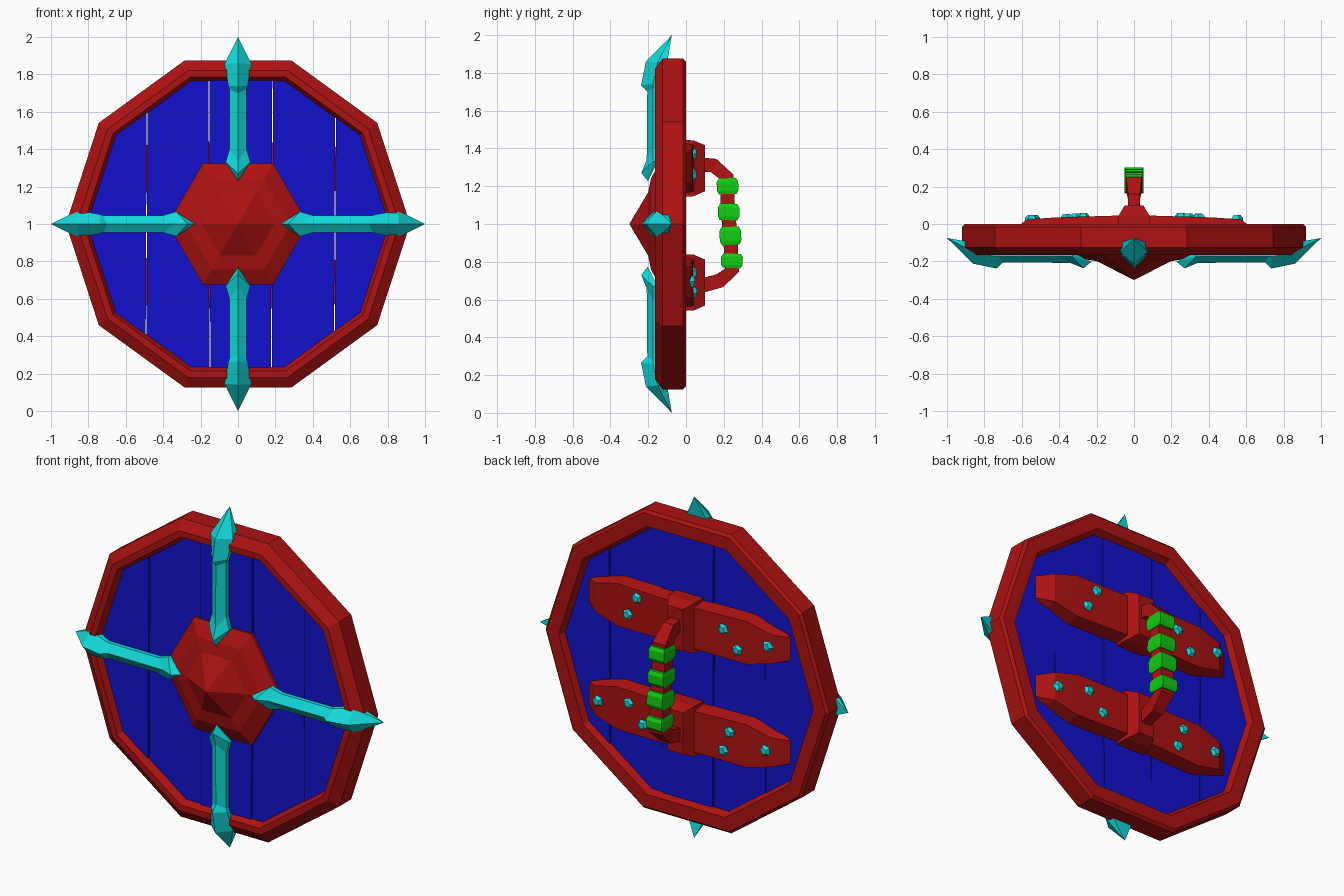
import bpy, bmesh, math
from mathutils import Vector, Matrix

if "Cube" in bpy.data.objects:
    bpy.data.objects.remove(bpy.data.objects["Cube"])


def material(name, rgb):
    m = bpy.data.materials.new(name)
    m.diffuse_color = (*rgb, 1)
    m.use_nodes = True
    m.node_tree.nodes["Principled BSDF"].inputs["Base Color"].default_value = m.diffuse_color
    return m


RED = material("red", (0.42, 0.006, 0.006))
BLUE = material("blue", (0.006, 0.006, 0.62))
CYAN = material("cyan", (0.006, 0.7, 0.7))
GREEN = material("green", (0.006, 0.62, 0.006))


def finish(name, bm, mat):
    bmesh.ops.remove_doubles(bm, verts=bm.verts, dist=1e-5)
    bmesh.ops.recalc_face_normals(bm, faces=bm.faces)
    me = bpy.data.meshes.new(name)
    bm.to_mesh(me)
    bm.free()
    me.materials.append(mat)
    ob = bpy.data.objects.new(name, me)
    bpy.context.collection.objects.link(ob)
    return ob


def loft(name, rings, mat, loop=False):
    """Skin a list of equal-length cross-sections; cap the ends unless looped."""
    bm = bmesh.new()
    vs = [[bm.verts.new(p) for p in r] for r in rings]
    n = len(rings[0])
    for i in range(len(vs) if loop else len(vs) - 1):
        a, b = vs[i], vs[(i + 1) % len(vs)]
        for j in range(n):
            k = (j + 1) % n
            bm.faces.new((a[j], a[k], b[k], b[j]))
    if not loop:
        bm.faces.new(vs[0])
        bm.faces.new(vs[-1])
    return finish(name, bm, mat)


def polygon(sides, r, y, z=1.0, x=0.0, turn=0.0):
    return [(x + r * math.cos(turn + math.tau * i / sides), y,
             z + r * math.sin(turn + math.tau * i / sides)) for i in range(sides)]


# Ten-sided rim: profile of (flat-side radius, y) swept round the centre
rim = [(0.875, -0.015), (0.875, -0.125), (0.82, -0.165), (0.785, -0.165),
       (0.765, -0.125), (0.765, -0.04), (0.785, 0.0), (0.86, 0.0)]
loft("rim", [polygon(10, r / math.cos(math.pi / 10), y) for r, y in rim], RED, loop=True)

# Vertical planks: the disc sliced along slightly slanted seams (x at top, x at bottom)
seams = [(-1, -1), (-0.485, -0.492), (-0.155, -0.15), (0.186, 0.178), (0.522, 0.515), (1, 1)]
for i in range(5):
    bm = bmesh.new()
    y0, y1 = -0.13 + 0.006 * (i % 2), -0.035 - 0.005 * (i % 2)
    a, b = [[bm.verts.new(p) for p in polygon(10, 0.83, y)] for y in (y0, y1)]
    bm.faces.new(a)
    bm.faces.new(b)
    for j in range(10):
        bm.faces.new((a[j], a[j - 1], b[j - 1], b[j]))
    for (top, bot), side in ((seams[i], -1), (seams[i + 1], 1)):
        if abs(top) == 1:
            continue
        no = Vector((1.6, 0, bot - top)).normalized() * side
        geom = bm.verts[:] + bm.edges[:] + bm.faces[:]
        cut = bmesh.ops.bisect_plane(bm, geom=geom, plane_no=no, clear_outer=True,
                                     plane_co=Vector((top, 0, 1.8)) - no * 0.0025)
        edges = [e for e in cut["geom_cut"] if isinstance(e, bmesh.types.BMEdge)]
        bmesh.ops.contextual_create(bm, geom=edges)
    finish(f"plank_{i + 1}", bm, BLUE)

# Stepped hexagonal boss ending in a point
boss = [(0.375, -0.10), (0.375, -0.14), (0.28, -0.185), (0.195, -0.20), (0.0, -0.30)]
loft("boss", [polygon(6, r, y) for r, y in boss], RED)

# Four ridged spikes: (edge radius, ridge radius, half width, back, shoulder, ridge)
spike = [(0.23, 0.225, 0.0, -0.20, -0.20, -0.20),
         (0.33, 0.27, 0.066, -0.15, -0.175, -0.237),
         (0.40, 0.34, 0.046, -0.15, -0.175, -0.208),
         (0.72, 0.70, 0.046, -0.15, -0.175, -0.205),
         (0.74, 0.735, 0.052, -0.15, -0.175, -0.238),
         (0.855, 0.86, 0.072, -0.10, -0.15, -0.212),
         (1.0, 1.0, 0.0, -0.075, -0.075, -0.075)]
for i, side in enumerate(("right", "top", "left", "bottom")):
    rot = Matrix.Translation((0, 0, 1)) @ Matrix.Rotation(-i * math.pi / 2, 4, 'Y')
    rings = [[rot @ Vector(p) for p in ((r, yb, -w), (r, ym, -w), (rr, yf, 0), (r, ym, w), (r, yb, w))]
             for r, rr, w, yb, ym, yf in spike]
    loft(f"spike_{side}", rings, CYAN)

# Back bands (x, half height, back y) mirrored in x, with central grip mounts
half = [(0.66, 0.065, -0.04), (0.57, 0.085, 0.025), (0.42, 0.125, 0.035), (0.09, 0.12, 0.045)]
stations = half + [(-x, h, y) for x, h, y in reversed(half)]
for label, zc in (("upper", 1.295), ("lower", 0.69)):
    rings = [[(x, -0.06, zc - h - 0.02), (x, y, zc - h), (x, y, zc + h), (x, -0.06, zc + h + 0.02)]
             for x, h, y in stations]
    loft(f"{label}_band", rings, RED)
    mount = [(-0.04, 0.09, 0.15), (0.04, 0.085, 0.148), (0.10, 0.05, 0.122)]
    loft(f"{label}_grip_mount", [[(-w, y, zc - h), (w, y, zc - h), (w, y, zc + h), (-w, y, zc + h)]
                                 for y, w, h in mount], RED)

# Five-sided studs on the bands
studs = [(0.29, 1.37), (0.35, 1.26), (-0.27, 1.34), (-0.36, 1.24), (-0.55, 1.31),
         (0.55, 0.695), (0.345, 0.74), (0.25, 0.64), (-0.31, 0.745), (-0.27, 0.63), (-0.535, 0.695)]
for i, (x, z) in enumerate(studs):
    y = 0.047 - 0.035 * abs(x)
    loft(f"stud_{i + 1}", [polygon(5, r, y + d, z, x, 0.5 * i)
                           for r, d in ((0.032, -0.02), (0.032, 0.006), (0.02, 0.02))], CYAN)

# Grip: rectangular bar along a bent path of (y, z, half width)
path = [(0.07, 1.315, 0.03), (0.145, 1.31, 0.032), (0.215, 1.25, 0.042), (0.222, 1.07, 0.042),
        (0.235, 0.93, 0.042), (0.243, 0.755, 0.042), (0.18, 0.70, 0.034), (0.07, 0.67, 0.03)]
rings = []
for i, (y, z, w) in enumerate(path):
    p, q = path[max(i - 1, 0)], path[min(i + 1, len(path) - 1)]
    t = Vector((0, q[0] - p[0], q[1] - p[1])).normalized()
    n = Vector((0, t.z, -t.y)) * 0.038
    c, s = Vector((0, y, z)), Vector((w, 0, 0))
    rings.append([c - n - s, c - n + s, c + n + s, c + n - s])
loft("grip", rings, RED)

# Green grip wraps: chamfered blocks, each tilted a little
for i, (y, z, h, tilt) in enumerate(((0.22, 1.2, 0.042, 0.03), (0.226, 1.063, 0.043, -0.03),
                                     (0.235, 0.937, 0.048, 0.05), (0.243, 0.805, 0.038, -0.04))):
    rot = Matrix.Translation((0, y, z)) @ Matrix.Rotation(tilt, 4, 'X')
    rings = [[rot @ Vector((sx * w, sy * d, dz)) for sx, sy in ((-1, -1), (1, -1), (1, 1), (-1, 1))]
             for dz, w, d in ((-h, 0.045, 0.046), (-0.55 * h, 0.05, 0.057),
                              (0.55 * h, 0.05, 0.057), (h, 0.045, 0.046))]
    loft(f"grip_wrap_{i + 1}", rings, GREEN)
